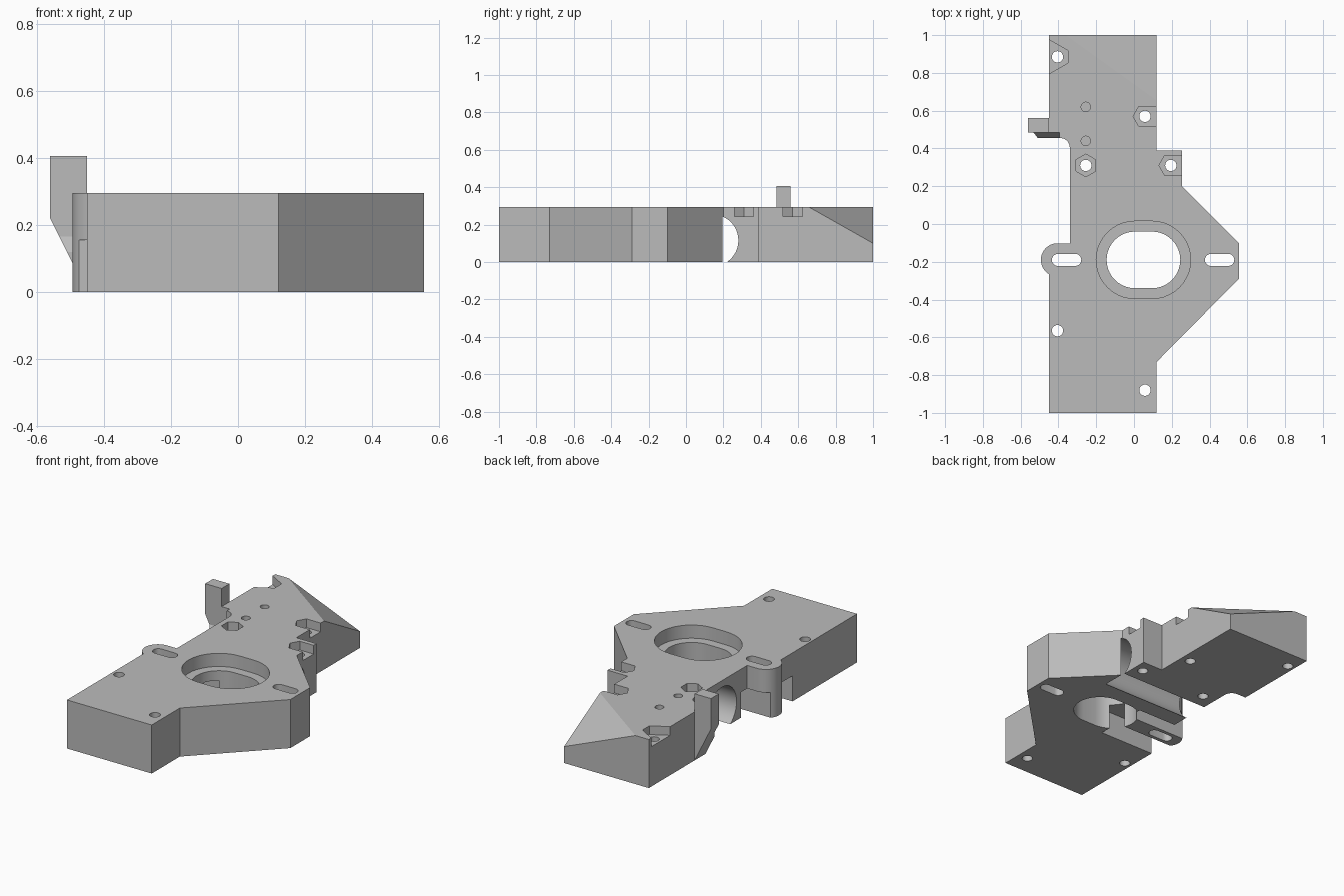
import bpy, bmesh, math
from mathutils import Vector

cube = bpy.data.objects.get("Cube")
if cube:
    bpy.data.objects.remove(cube, do_unlink=True)

TOP = 0.295

grey = bpy.data.materials.new("light_grey")
grey.use_nodes = True
grey.diffuse_color = (0.5, 0.5, 0.5, 1)
grey.node_tree.nodes["Principled BSDF"].inputs["Base Color"].default_value = (0.5, 0.5, 0.5, 1)


def arc(cx, cy, r, start, end, n=12):
    """Points on an arc, angles in degrees."""
    angles = [math.radians(start + (end - start) * i / n) for i in range(n + 1)]
    return [(cx + r * math.cos(a), cy + r * math.sin(a)) for a in angles]


def circle(cx, cy, r, n=32):
    return arc(cx, cy, r, 0, 360, n)[:-1]


def stadium(cx, cy, half_x, r, n=20):
    d = half_x - r
    return arc(cx + d, cy, r, -90, 90, n) + arc(cx - d, cy, r, 90, 270, n)


def rect(a0, a1, b0, b1):
    return [(a0, b0), (a1, b0), (a1, b1), (a0, b1)]


def prism(name, pts, lo, hi, axis="z"):
    """Extrude a closed profile along an axis between lo and hi."""
    place = {"z": lambda a, b, c: (a, b, c),
             "x": lambda a, b, c: (c, a, b),
             "y": lambda a, b, c: (a, c, b)}[axis]
    bm = bmesh.new()
    face = bm.faces.new([bm.verts.new(place(a, b, lo)) for a, b in pts])
    ext = bmesh.ops.extrude_face_region(bm, geom=[face])
    new = [v for v in ext["geom"] if isinstance(v, bmesh.types.BMVert)]
    bmesh.ops.translate(bm, verts=new, vec=Vector(place(0, 0, hi - lo)))
    bmesh.ops.recalc_face_normals(bm, faces=bm.faces)
    mesh = bpy.data.meshes.new(name)
    bm.to_mesh(mesh)
    bm.free()
    mesh.materials.append(grey)
    obj = bpy.data.objects.new(name, mesh)
    bpy.context.collection.objects.link(obj)
    return obj


def combine(target, tool, operation="DIFFERENCE"):
    """Apply a boolean and discard the tool."""
    mod = target.modifiers.new("shape", "BOOLEAN")
    mod.operation, mod.solver, mod.object = operation, "EXACT", tool
    bpy.context.view_layer.update()
    graph = bpy.context.evaluated_depsgraph_get()
    mesh = bpy.data.meshes.new_from_object(target.evaluated_get(graph))
    target.modifiers.clear()
    target.data = mesh
    bpy.data.objects.remove(tool, do_unlink=True)


# Plate outline with slotted lobe and filleted step on the -x side
outline = [(-0.45, -1), (0.12, -1), (0.12, -0.73), (0.555, -0.29), (0.555, -0.10),
           (0.255, 0.20), (0.255, 0.39), (0.12, 0.39), (0.12, 1), (-0.45, 1), (-0.45, 0.455)]
outline += arc(-0.39, 0.405, 0.05, 90, 0, 8)
outline += [(-0.34, -0.102)]
outline += arc(-0.405, -0.19, 0.088, 90, 239, 20)
plate = prism("mounting_plate", outline, 0, TOP)

# Hook standing off the side
hook = [(-0.42, 0.0), (-0.45, 0.0), (-0.56, 0.22), (-0.56, 0.405), (-0.45, 0.405), (-0.45, 0.28), (-0.42, 0.28)]
combine(plate, prism("hook", hook, 0.456, 0.56, "y"), "UNION")
relief = [(0.44, 0.095), (0.485, 0.165), (0.485, 0.5), (0.44, 0.5)]
combine(plate, prism("hook_relief", relief, -0.6, -0.395, "x"))

# Stepped central opening
combine(plate, prism("recess", stadium(0.05, -0.19, 0.25, 0.205), TOP - 0.08, 0.4))
combine(plate, prism("opening", stadium(0.05, -0.19, 0.195, 0.15), -0.1, 0.4))

# Round groove open at the bottom
combine(plate, prism("rod_groove", circle(0.14, 0.115, 0.14, 48), -0.7, 0.26, "x"))

# Tie channels under the lobe, running into the opening
for y0, y1 in ((-0.38, -0.244), (-0.136, -0.045)):
    combine(plate, prism("tie_channel", rect(y0, y1, -0.1, 0.155), -0.7, -0.08, "x"))

# Adjustment slots
for x in (-0.357, 0.453):
    combine(plate, prism("slot", stadium(x, -0.19, 0.078, 0.032, 10), -0.1, 0.4))

# Nut pockets, one closed and three open to the nearest side
nuts = [arc(-0.255, 0.31, 0.06, 30, 330, 5)]
for x, y in ((0.195, 0.31), (0.058, 0.57)):
    nuts.append([(x - 0.063, y), (x - 0.033, y - 0.052), (x + 0.1, y - 0.052),
                 (x + 0.1, y + 0.052), (x - 0.033, y + 0.052)])
nuts.append([(-0.35, 0.852), (-0.35, 0.918), (-0.5, 1.004), (-0.5, 0.766)])
for pts in nuts:
    combine(plate, prism("nut_pocket", pts, TOP - 0.053, 0.4))

# Bolt holes
for x, y in ((-0.405, 0.885), (0.058, 0.57), (-0.255, 0.31), (0.195, 0.31),
             (-0.405, -0.565), (0.058, -0.88)):
    combine(plate, prism("bolt_hole", circle(x, y, 0.03, 24), -0.1, 0.4))

# Blind pilot holes
for y in (0.44, 0.62):
    combine(plate, prism("pilot_hole", circle(-0.255, y, 0.025, 24), 0.1, 0.4))

# Sloped corner, sliced by a plane and capped
a, b, c = Vector((-0.36, 1, TOP)), Vector((0.12, 0.655, TOP)), Vector((0.12, 1, 0.10))
normal = (b - a).cross(c - a).normalized()
if normal.z < 0:
    normal.negate()
wedge = prism("corner_cutter", rect(-0.40, 0.3, 0.62, 1.2), -0.2, 0.6)
bm = bmesh.new()
bm.from_mesh(wedge.data)
cut = bmesh.ops.bisect_plane(bm, geom=bm.verts[:] + bm.edges[:] + bm.faces[:],
                             plane_co=a, plane_no=normal, clear_inner=True)
edges = [e for e in cut["geom_cut"] if isinstance(e, bmesh.types.BMEdge)]
bmesh.ops.contextual_create(bm, geom=edges)
bmesh.ops.recalc_face_normals(bm, faces=bm.faces)
bm.to_mesh(wedge.data)
bm.free()
combine(plate, wedge)

# Smooth the curved walls, keep the edges crisp
bpy.ops.object.select_all(action="DESELECT")
plate.select_set(True)
bpy.context.view_layer.objects.active = plate
bpy.ops.object.shade_smooth_by_angle(angle=math.radians(30))
